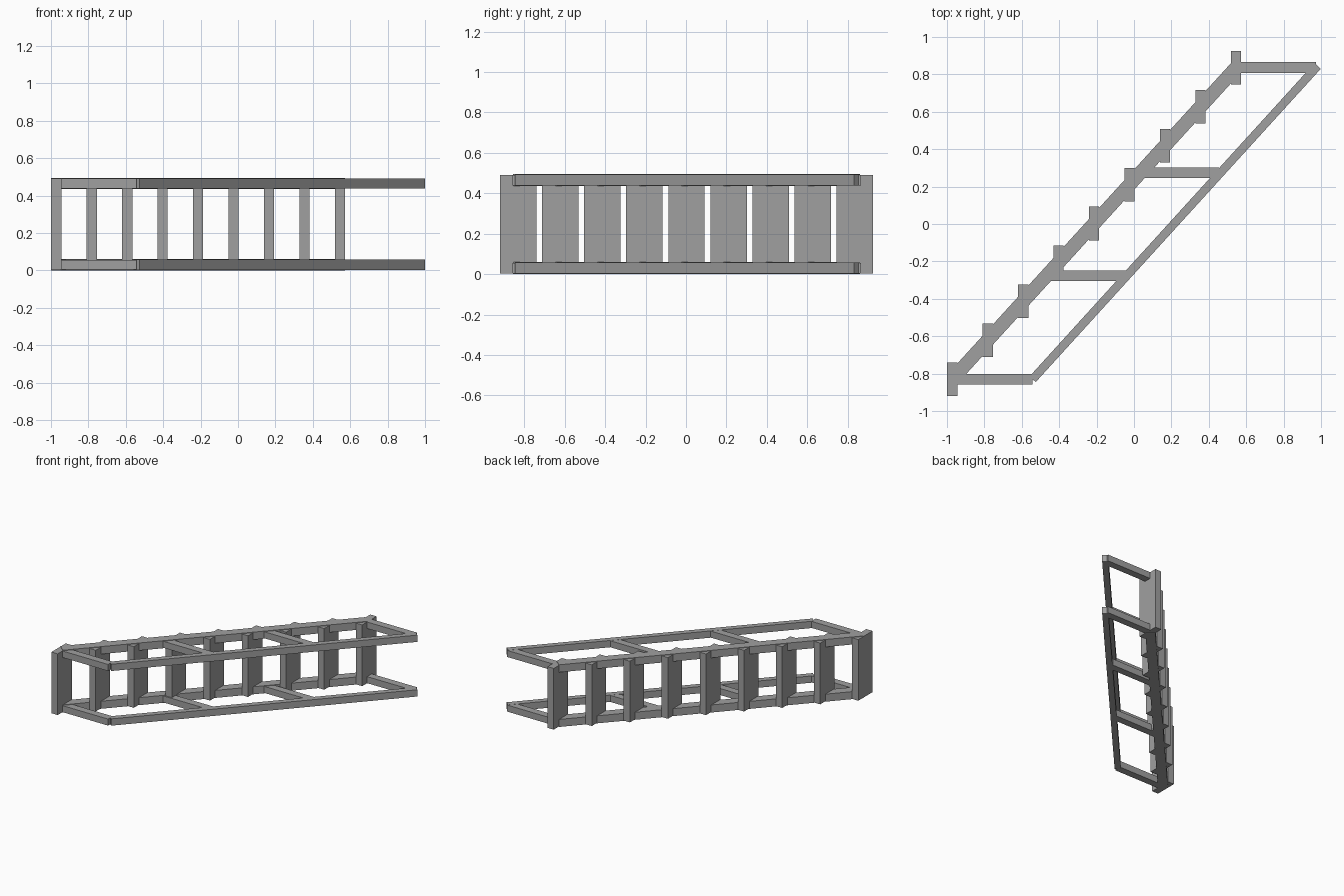
import bpy
from mathutils import Vector, Matrix

if "Cube" in bpy.data.objects:
    bpy.data.objects.remove(bpy.data.objects["Cube"])

grey = bpy.data.materials.new("grey_metal")
grey.diffuse_color = (0.35, 0.35, 0.35, 1)
grey.use_nodes = True
grey.node_tree.nodes["Principled BSDF"].inputs["Base Color"].default_value = grey.diffuse_color


def box(name, centre, size, angle=0.0):
    """Box of the given size, turned about the vertical axis."""
    bpy.ops.mesh.primitive_cube_add(size=1)
    ob = bpy.context.object
    ob.name = name
    ob.data.transform(Matrix.Diagonal((*size, 1)))
    ob.location = centre
    ob.rotation_euler.z = angle
    ob.data.materials.append(grey)
    return ob


def bar(name, start, end, width, z0, z1):
    """Flat-lying bar between two plan points."""
    a, b = Vector(start), Vector(end)
    d, mid = b - a, (a + b) / 2
    return box(name, (mid.x, mid.y, (z0 + z1) / 2),
               (d.length, width, z1 - z0), Vector((1, 0)).angle_signed(d) * -1)


first, last = Vector((-0.972, -0.83)), Vector((0.545, 0.835))

# Nine treads spanning both sides
for i in range(9):
    p = first.lerp(last, i / 8)
    box("tread", (p.x, p.y, 0.2475), (0.055, 0.18, 0.487))

# Posts: y position, start x at the stringer, end x at the handrail
posts = [(-0.83, -0.965, -0.543), (-0.277, -0.45, -0.04),
         (0.274, 0.045, 0.455), (0.836, 0.55, 0.972)]

# Matching side frames: stringer, handrail and posts
for side, z in (("lower", 0.03), ("upper", 0.465)):
    bar(side + "_stringer", first, last, 0.073, z - 0.03, z + 0.03)
    bar(side + "_handrail", (-0.542, -0.83), (0.982, 0.845), 0.045, z - 0.027, z + 0.027)
    for y, x0, x1 in posts:
        bar(side + "_post", (x0, y), (x1, y), 0.058, z - 0.026, z + 0.026)
